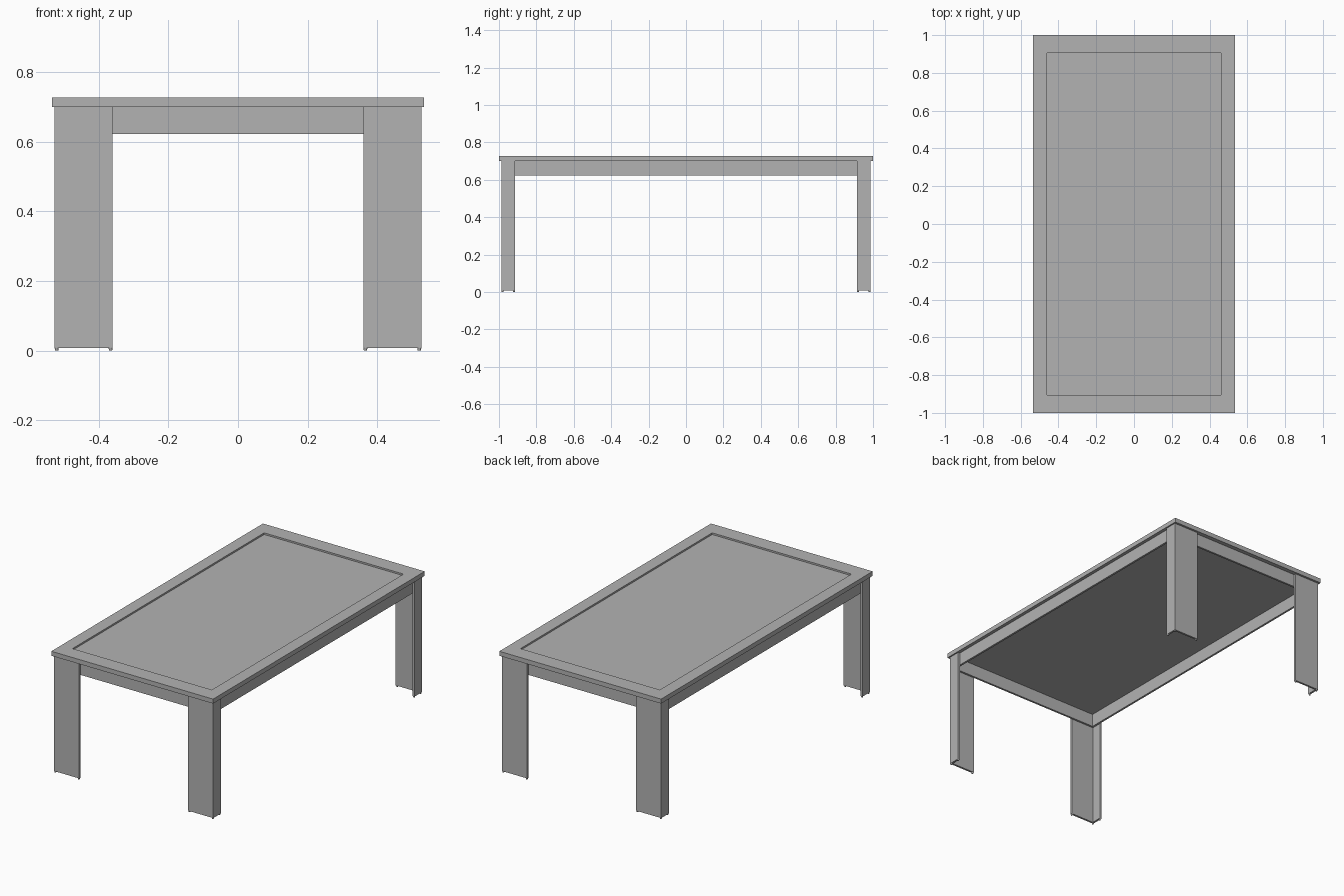
import bpy, bmesh
from math import copysign

cube = bpy.data.objects.get("Cube")
if cube:
    bpy.data.objects.remove(cube, do_unlink=True)

grey = bpy.data.materials.new("plain_grey")
grey.use_nodes = True
grey.diffuse_color = (0.45, 0.45, 0.45, 1)
grey.node_tree.nodes["Principled BSDF"].inputs["Base Color"].default_value = (0.45, 0.45, 0.45, 1)

HALF_X, HALF_Y = 0.535, 1.0     # table top
LEG_X, LEG_Y = 0.527, 0.987     # outer faces of the legs
PLATE = 0.012                   # board thickness
FOOT, UNDER, TOP = 0.008, 0.70, 0.727


def finish(name, bm):
    bmesh.ops.recalc_face_normals(bm, faces=bm.faces)
    mesh = bpy.data.meshes.new(name)
    bm.to_mesh(mesh)
    bm.free()
    mesh.materials.append(grey)
    obj = bpy.data.objects.new(name, mesh)
    bpy.context.collection.objects.link(obj)
    return obj


def add_box(bm, lo, hi):
    verts = bmesh.ops.create_cube(bm, size=1)["verts"]
    for v in verts:
        v.co = [(a + b) / 2 + c * (b - a) for a, b, c in zip(lo, hi, v.co)]


def box(name, lo, hi):
    bm = bmesh.new()
    add_box(bm, lo, hi)
    return finish(name, bm)


# Table top with a shallow sunken panel
bm = bmesh.new()
add_box(bm, (-HALF_X, -HALF_Y, UNDER), (HALF_X, HALF_Y, TOP))
bm.faces.ensure_lookup_table()
panel = max(bm.faces, key=lambda f: f.calc_center_median().z)
bmesh.ops.inset_region(bm, faces=[panel], thickness=0.05)
for v in panel.verts:
    v.co.x = copysign(HALF_X - 0.074, v.co.x)
    v.co.y = copysign(HALF_Y - 0.094, v.co.y)
sunk = bmesh.ops.extrude_discrete_faces(bm, faces=[panel])["faces"][0]
for v in sunk.verts:
    v.co.z -= 0.01
finish("table_top", bm)

# Aprons running just inside the leg boards
AX, AY, AZ = LEG_X - PLATE, LEG_Y - PLATE, 0.623
for side, sign in (("left", 1), ("right", -1)):
    x = sorted((sign * AX, sign * (AX - PLATE)))
    box(side + "_apron", (x[0], -AY, AZ), (x[1], AY, UNDER))
for end, sign in (("front", -1), ("back", 1)):
    y = sorted((sign * AY, sign * (AY - PLATE)))
    box(end + "_apron", (-AX + PLATE, y[0], AZ), (AX - PLATE, y[1], UNDER))

# Angle legs: an L profile pulled up, with small feet under its ends and corner
WIDE, NARROW = 0.167, 0.073
outline = [(0, 0), (WIDE, 0), (WIDE, PLATE), (PLATE, PLATE), (PLATE, NARROW), (0, NARROW)]
half = PLATE / 2
feet = [(half, half), (WIDE - half, half), (half, NARROW - half)]
for end, sy in (("front", -1), ("back", 1)):
    for side, sx in (("left", 1), ("right", -1)):
        bm = bmesh.new()
        ring = [bm.verts.new((sx * (LEG_X - u), sy * (LEG_Y - v), FOOT)) for u, v in outline]
        base = bm.faces.new(ring)
        lifted = bmesh.ops.extrude_face_region(bm, geom=[base], use_keep_orig=True)["geom"]
        for v in lifted:
            if isinstance(v, bmesh.types.BMVert):
                v.co.z = UNDER
        finish(f"{end}_{side}_leg", bm)

        bm = bmesh.new()
        for u, v in feet:
            made = bmesh.ops.create_cone(bm, cap_ends=True, segments=12, radius1=half * 0.7,
                                         radius2=half, depth=FOOT)["verts"]
            bmesh.ops.translate(bm, verts=made,
                                vec=(sx * (LEG_X - u), sy * (LEG_Y - v), FOOT / 2))
        finish(f"{end}_{side}_feet", bm)
